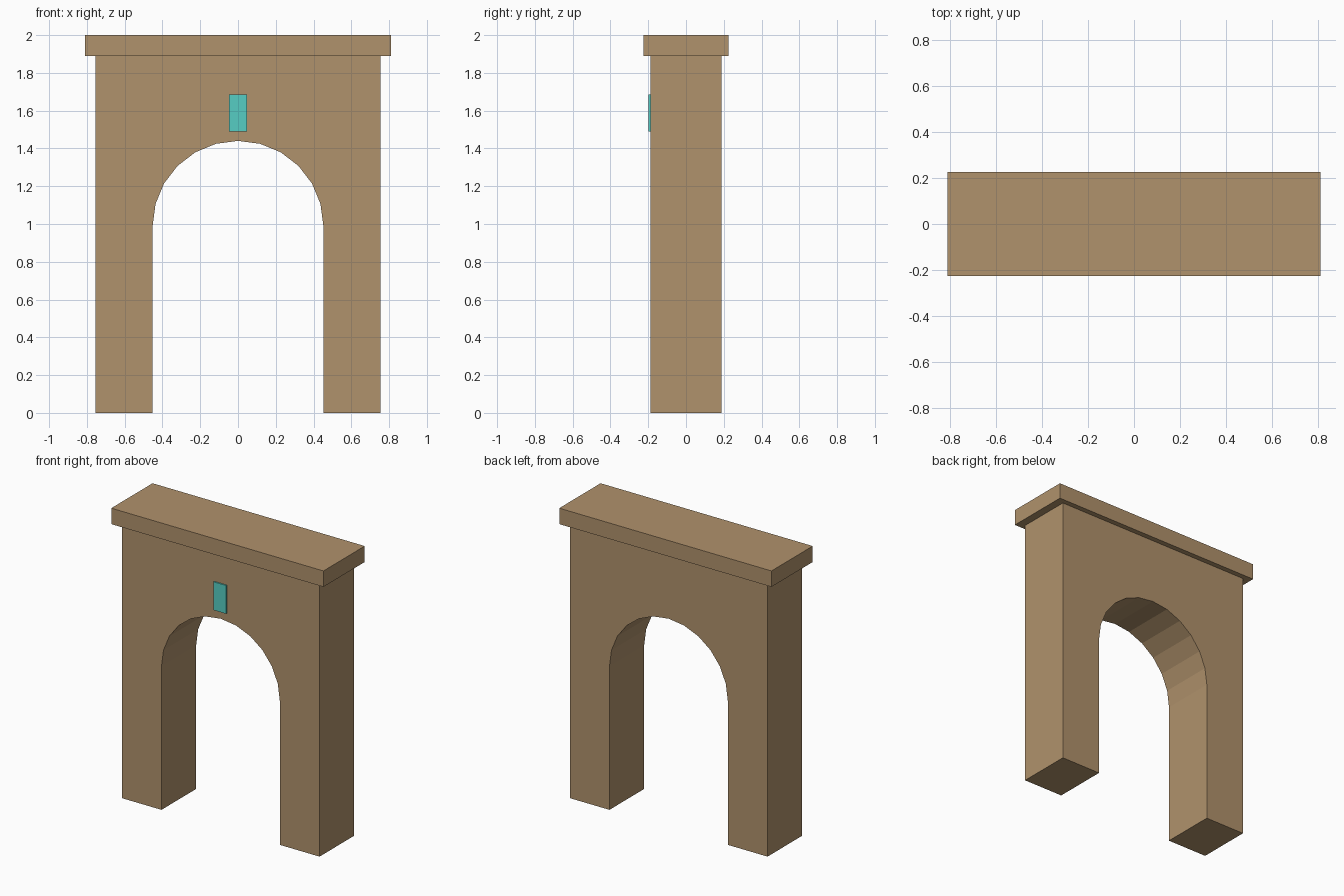
import bpy, bmesh, math

if "Cube" in bpy.data.objects:
    bpy.data.objects.remove(bpy.data.objects["Cube"])


def material(name, rgb):
    """Flat material from 0-255 sRGB values."""
    lin = [((c / 255 + 0.055) / 1.055) ** 2.4 for c in rgb]
    mat = bpy.data.materials.new(name)
    mat.diffuse_color = (*lin, 1)
    mat.use_nodes = True
    mat.node_tree.nodes["Principled BSDF"].inputs["Base Color"].default_value = mat.diffuse_color
    return mat


def extrude_profile(name, points, y0, y1, mat):
    """Extrude an x-z outline from y0 to y1."""
    bm = bmesh.new()
    face = bm.faces.new([bm.verts.new((x, y0, z)) for x, z in points])
    ext = bmesh.ops.extrude_face_region(bm, geom=[face], use_keep_orig=True)
    moved = [v for v in ext["geom"] if isinstance(v, bmesh.types.BMVert)]
    bmesh.ops.translate(bm, verts=moved, vec=(0, y1 - y0, 0))
    bmesh.ops.recalc_face_normals(bm, faces=bm.faces)
    mesh = bpy.data.meshes.new(name)
    bm.to_mesh(mesh)
    bm.free()
    mesh.materials.append(mat)
    obj = bpy.data.objects.new(name, mesh)
    bpy.context.collection.objects.link(obj)
    return obj


def rect(half, z0, z1):
    return [(-half, z0), (half, z0), (half, z1), (-half, z1)]


stone = material("sandstone", (176, 146, 108))
teal = material("teal", (86, 206, 196))

# Wall with a 12-sided half-round archway
HALF, OPEN, SPRING, TOP = 0.755, 0.452, 0.99, 1.89
arch = [(OPEN * math.cos(math.radians(a)), SPRING + 0.45 * math.sin(math.radians(a)))
        for a in range(0, 181, 15)]
outline = ([(HALF, TOP), (HALF, 0), (OPEN, 0)] + arch
           + [(-OPEN, 0), (-HALF, 0), (-HALF, TOP)])
extrude_profile("arch_wall", outline, -0.189, 0.189, stone)

# Overhanging coping slab
extrude_profile("top_slab", rect(0.81, TOP, 2.0), -0.225, 0.225, stone)

# Thin keystone plate on the front
extrude_profile("keystone_plate", rect(0.048, 1.49, 1.685), -0.198, -0.189, teal)
